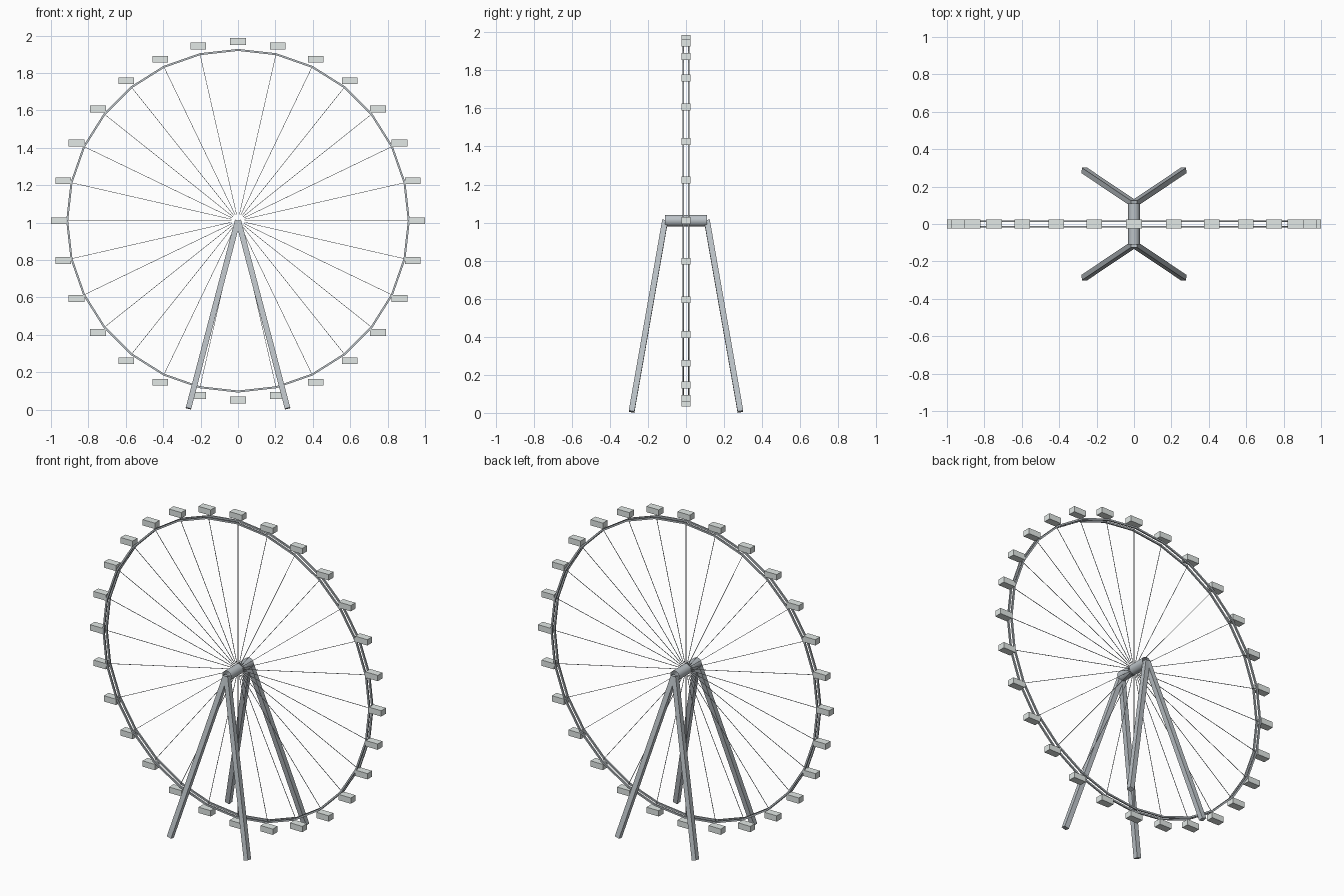
import bpy, bmesh, math
from mathutils import Vector, Matrix

if "Cube" in bpy.data.objects:
    bpy.data.objects.remove(bpy.data.objects["Cube"])

N = 28                      # cabins, spokes and rim segments
CZ = 1.01                   # wheel centre height


def colour(name, rgb):
    m = bpy.data.materials.new(name)
    m.diffuse_color = (*rgb, 1)
    m.use_nodes = True
    m.node_tree.nodes["Principled BSDF"].inputs["Base Color"].default_value = m.diffuse_color
    return m


STEEL = colour("steel", (0.50, 0.54, 0.57))
PALE = colour("pale_grey", (0.76, 0.81, 0.79))


def finish(name, bm, mat=STEEL, smooth=False):
    bmesh.ops.recalc_face_normals(bm, faces=bm.faces)
    for f in bm.faces:
        f.smooth = smooth
    me = bpy.data.meshes.new(name)
    bm.to_mesh(me)
    bm.free()
    me.materials.append(mat)
    ob = bpy.data.objects.new(name, me)
    bpy.context.collection.objects.link(ob)
    return ob


def polar(r, a, y=0.0):
    return Vector((r * math.sin(a), y, CZ + r * math.cos(a)))


def box(bm, centre, size):
    m = Matrix.Translation(centre) @ Matrix.Diagonal((*size, 1))
    bmesh.ops.create_cube(bm, size=1, matrix=m)


def beam(bm, a, b, w, side):
    # square bar from a to b, one face turned towards the side direction
    z = (b - a).normalized()
    x = side.cross(z).normalized()
    y = z.cross(x)
    m = Matrix((x, y, z)).transposed().to_4x4()
    m = Matrix.Translation((a + b) / 2) @ m @ Matrix.Diagonal((w, w, (b - a).length, 1))
    bmesh.ops.create_cube(bm, size=1, matrix=m)


angles = [2 * math.pi * i / N for i in range(N)]

# twin rims, square section
for label, y in (("front_rim", -0.0145), ("back_rim", 0.0145)):
    bm = bmesh.new()
    h = 0.0045
    rings = [[bm.verts.new(polar(r, a, y + dy)) for r, dy in
              ((0.9185, -h), (0.9185, h), (0.908, h), (0.908, -h))] for a in angles]
    for i in range(N):
        p, q = rings[i], rings[(i + 1) % N]
        for k in range(4):
            j = (k + 1) % 4
            bm.faces.new((p[k], p[j], q[j], q[k]))
    finish(label, bm)

# thin spokes
bm = bmesh.new()
for a in angles:
    beam(bm, polar(0.035, a), polar(0.913, a), 0.0025, Vector((0, 1, 0)))
finish("spokes", bm)

# cabins stay level around the wheel
bm = bmesh.new()
for a in angles:
    box(bm, polar(0.958, a), (0.084, 0.046, 0.036))
finish("cabins", bm, PALE)

# open-ended hub tube
bm = bmesh.new()
m = Matrix.Translation((0, 0, CZ)) @ Matrix.Rotation(math.pi / 2, 4, 'X')
bmesh.ops.create_cone(bm, cap_ends=False, segments=24, radius1=0.031, radius2=0.031,
                      depth=0.22, matrix=m)
finish("hub", bm, smooth=True)

# four splayed legs
for ny, sy in (("front", -1), ("back", 1)):
    for nx, sx in (("left", -1), ("right", 1)):
        bm = bmesh.new()
        beam(bm, Vector((sx * 0.265, sy * 0.286, 0.0065)), Vector((sx * 0.002, sy * 0.11, 1.01)),
             0.03, Vector((0, 1, 0)))
        finish(f"{ny}_{nx}_leg", bm)
